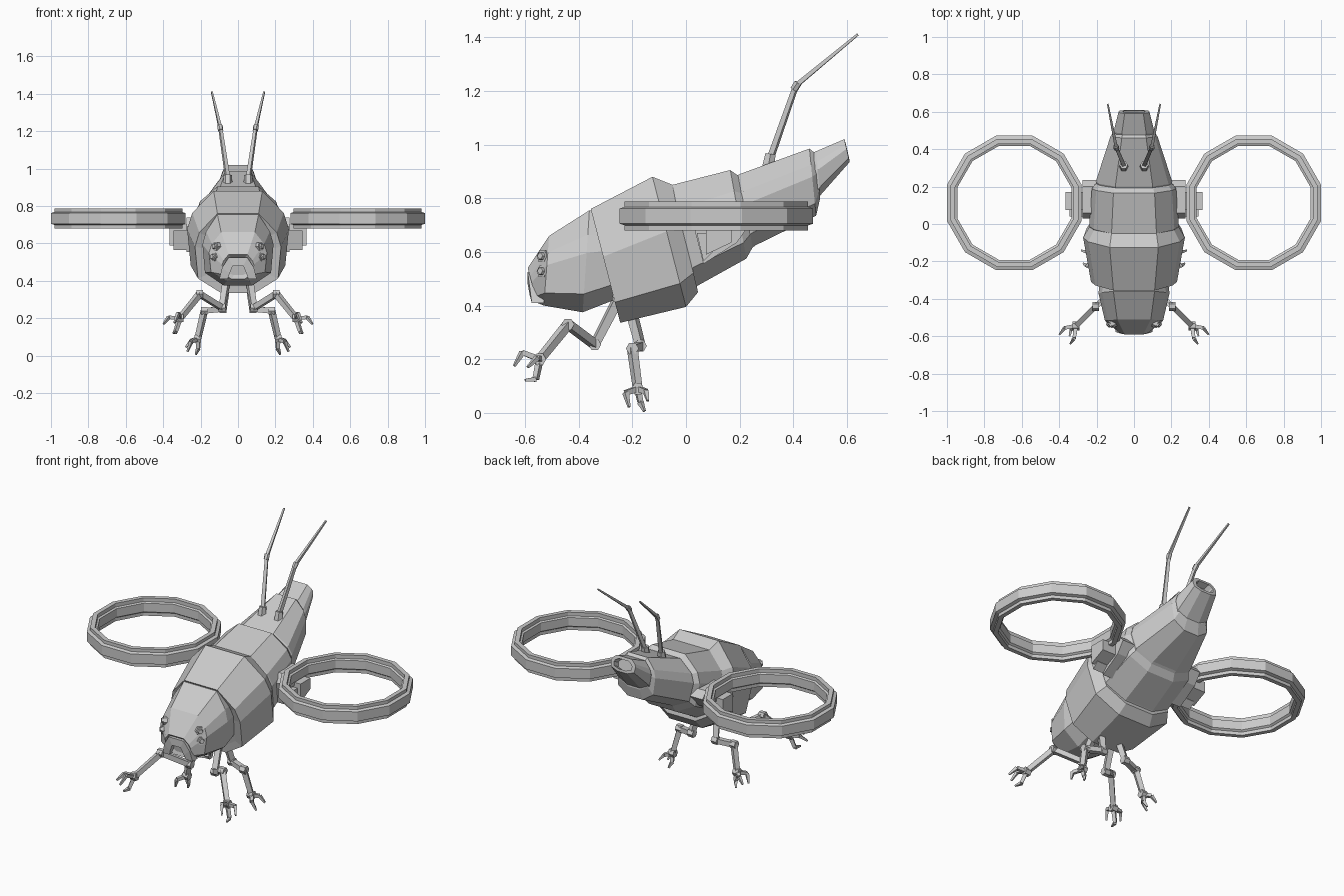
import bpy, bmesh, math
from mathutils import Vector

if "Cube" in bpy.data.objects:
    bpy.data.objects.remove(bpy.data.objects["Cube"])


def finish(name, bm):
    bmesh.ops.recalc_face_normals(bm, faces=bm.faces)
    me = bpy.data.meshes.new(name)
    bm.to_mesh(me)
    bm.free()
    ob = bpy.data.objects.new(name, me)
    bpy.context.collection.objects.link(ob)
    return ob


def bridge(bm, loops, closed=False):
    n = len(loops[0])
    pairs = list(zip(loops, loops[1:]))
    if closed:
        pairs.append((loops[-1], loops[0]))
    for a, b in pairs:
        for i in range(n):
            j = (i + 1) % n
            bm.faces.new((a[i], a[j], b[j], b[i]))


def shell(name, sections):
    """Loft of slanted ten-sided sections: top y,z, bottom y,z, half width, top half width."""
    bm = bmesh.new()
    loops = []
    for ty, tz, by, bz, w, a in sections:
        half = [(a, 0), (w * .9, .24), (w, .42), (w * .93, .82), (w * .4, 1)]
        pts = half + [(-x, t) for x, t in reversed(half)]
        loops.append([bm.verts.new((x, ty + (by - ty) * t, tz + (bz - tz) * t)) for x, t in pts])
    bridge(bm, loops)
    bm.faces.new(loops[0])
    bm.faces.new(loops[-1])
    return finish(name, bm)


def bones(bm, pts, radii, sides=4):
    """Tapered straight bars along a path."""
    for p, q, r, s in zip(pts, pts[1:], radii, radii[1:]):
        p, q = Vector(p), Vector(q)
        rot = (q - p).to_track_quat('Z', 'X')
        loops = []
        for c, k in ((p, r), (q, s)):
            loops.append([bm.verts.new(c + rot @ Vector((k * math.cos(2 * math.pi * (i + .5) / sides),
                                                         k * math.sin(2 * math.pi * (i + .5) / sides), 0)))
                          for i in range(sides)])
        bridge(bm, loops)
        bm.faces.new(loops[0])
        bm.faces.new(loops[1])


def prism(bm, outline, x0, x1):
    """Side-view outline (y, z) extruded along x."""
    loops = [[bm.verts.new((x, y, z)) for y, z in outline] for x in (x0, x1)]
    bridge(bm, loops)
    bm.faces.new(loops[0])
    bm.faces.new(loops[1])


def mirrored(ob):
    m = ob.modifiers.new("mirror", 'MIRROR')
    m.use_axis = (True, False, False)
    return ob


# Body shells, front to back
shell("head", [
    (-.565, .52, -.55, .43, .06, .03),
    (-.59, .54, -.555, .41, .085, .05),
    (-.51, .66, -.53, .40, .155, .09),
    (-.36, .755, -.385, .375, .19, .11),
    (-.30, .74, -.27, .42, .18, .10)])
shell("thorax", [
    (-.33, .72, -.25, .37, .18, .09),
    (-.355, .76, -.245, .336, .23, .11),
    (-.125, .88, 0, .395, .272, .13),
    (-.05, .85, .045, .45, .235, .12)])
shell("abdomen_front", [
    (-.08, .82, .0, .44, .22, .11),
    (-.05, .85, .045, .475, .24, .12),
    (.165, .905, .225, .575, .225, .11),
    (.20, .88, .25, .62, .20, .10)])
shell("abdomen_rear", [
    (.15, .86, .20, .58, .19, .09),
    (.20, .89, .26, .625, .205, .10),
    (.46, .985, .485, .735, .125, .065),
    (.485, .965, .50, .80, .10, .06)])
# Tail with recessed end
shell("tail", [
    (.45, .96, .47, .76, .10, .055),
    (.485, .975, .50, .81, .11, .065),
    (.59, 1.02, .61, .935, .083, .05),
    (.595, 1.005, .608, .95, .06, .035),
    (.56, .99, .575, .93, .055, .03)])

# Mouth arch
bm = bmesh.new()
arch = [((.10, .41), (.055, .41)), ((.085, .47), (.045, .44)), ((.05, .525), (.028, .48))]
arch += [((-o[0], o[1]), (-i[0], i[1])) for o, i in reversed(arch)]
loops = []
for o, i in arch:
    yf = -.575 - (o[1] - .41) * .13
    loops.append([bm.verts.new(v) for v in ((o[0], yf, o[1]), (i[0], yf, i[1]),
                                            (i[0], -.53, i[1]), (o[0], -.53, o[1]))])
bridge(bm, loops)
bm.faces.new(loops[0])
bm.faces.new(loops[-1])
finish("mouth_arch", bm)

# Eyes: stubby stepped hexagons
bm = bmesh.new()
d = Vector((.75, -.65, .12)).normalized()
for c in ((.115, -.53, .583), (.125, -.53, .527)):
    c = Vector(c)
    bones(bm, [c - d * .03, c + d * .012], [.027, .025], 6)
    bones(bm, [c + d * .01, c + d * .022], [.017, .013], 6)
mirrored(finish("eyes", bm))

# Twelve-sided rotor rings with a raised outer band
bm = bmesh.new()
profile = [(.36, .705), (.36, .762), (.342, .768), (.342, .787), (.316, .787),
           (.316, .765), (.305, .76), (.305, .708), (.316, .70), (.316, .68), (.342, .68), (.342, .699)]
k = 1 / math.cos(math.pi / 12)
loops = []
for i in range(12):
    a = (i + .5) * math.pi / 6
    loops.append([bm.verts.new((.64 + r * k * math.cos(a), .113 + r * k * math.sin(a), z)) for r, z in profile])
bridge(bm, loops, closed=True)
mirrored(finish("rotor_ring", bm))

# Rotor brackets
bm = bmesh.new()
prism(bm, [(.03, .69), (.065, .555), (.19, .635), (.235, .70), (.2, .74), (.06, .74)], .19, .275)
prism(bm, [(.04, .67), (.065, .565), (.10, .60), (.10, .67)], .27, .345)
prism(bm, [(.075, .70), (.075, .59), (.17, .635), (.17, .70)], .26, .365)
mirrored(finish("rotor_bracket", bm))

# Antennae
bm = bmesh.new()
bones(bm, [(.055, .305, .91), (.055, .315, .965)], [.026, .022], 6)
bones(bm, [(.055, .315, .95), (.095, .41, 1.22), (.14, .64, 1.41)], [.015, .012, .006])
bones(bm, [(.093, .402, 1.205), (.097, .418, 1.23)], [.015, .015], 6)
mirrored(finish("antenna", bm))


# Legs with three-fingered claws
def leg(name, path, fingers):
    bm = bmesh.new()
    bones(bm, path, [.024, .021, .021, .019, .016][:len(path)])
    for p in path[1:]:
        p = Vector(p)
        bones(bm, [p - Vector((.018, 0, 0)), p + Vector((.018, 0, 0))], [.024, .024], 6)
    for mid, tip in fingers:
        bones(bm, [path[-1], mid, tip], [.015, .013, .006])
    mirrored(finish(name, bm))


leg("front_leg",
    [(.06, -.26, .41), (.085, -.34, .255), (.205, -.44, .33), (.31, -.545, .20)],
    [((.32, -.61, .225), (.34, -.64, .175)),
     ((.37, -.555, .205), (.398, -.59, .17)),
     ((.335, -.56, .125), (.345, -.60, .122))])
leg("rear_leg",
    [(.06, -.21, .40), (.08, -.17, .25), (.18, -.20, .24), (.215, -.18, .09)],
    [((.25, -.225, .075), (.27, -.212, .022)),
     ((.25, -.15, .08), (.28, -.142, .045)),
     ((.212, -.17, .04), (.226, -.155, .006))])
